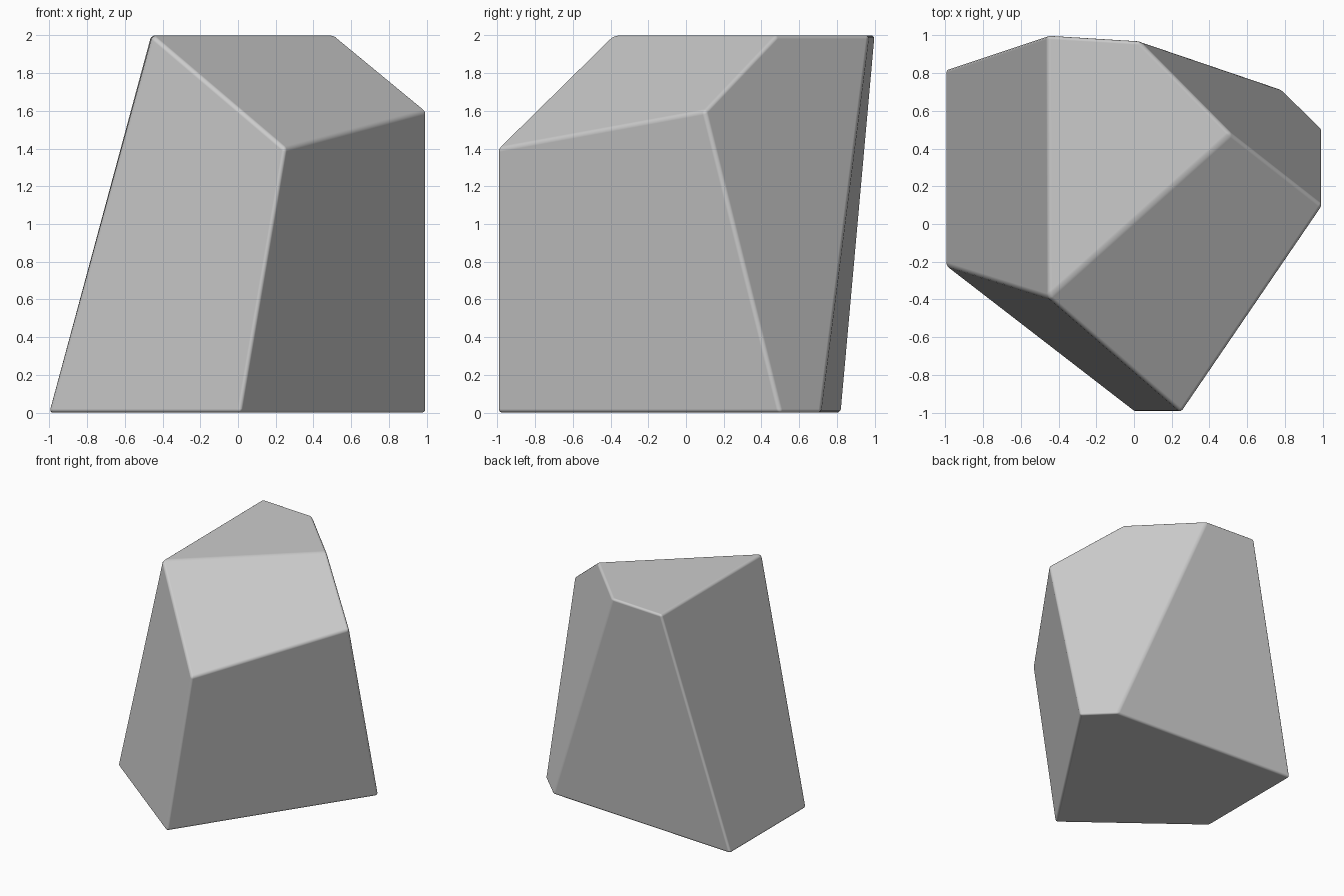
import bpy, bmesh
from math import radians

if "Cube" in bpy.data.objects:
    bpy.data.objects.remove(bpy.data.objects["Cube"])

# Corner points of the faceted boulder
base = [(-1, -.22, 0), (-1, .82, 0), (.78, .715, 0), (1, .5, 0), (.01, -1, 0)]
shoulder = [(.25, -1, 1.4), (1, .1, 1.6)]
crown = [(-.46, 1, 2), (.03, .97, 2), (.515, .48, 2), (-.455, -.39, 2)]

# Wrap the corners in a convex hull and merge coplanar triangles into facets
bm = bmesh.new()
for p in base + shoulder + crown:
    bm.verts.new(p)
bmesh.ops.convex_hull(bm, input=bm.verts[:])
bmesh.ops.dissolve_limit(bm, angle_limit=radians(9), verts=bm.verts[:], edges=bm.edges[:])
bmesh.ops.recalc_face_normals(bm, faces=bm.faces[:])
for f in bm.faces:
    f.smooth = True
mesh = bpy.data.meshes.new("boulder")
bm.to_mesh(mesh)
bm.free()
rock = bpy.data.objects.new("boulder", mesh)
bpy.context.collection.objects.link(rock)

# Slightly rounded edges with flat facets
bevel = rock.modifiers.new("rounded_edges", 'BEVEL')
bevel.width = .02
bevel.segments = 3
bevel.limit_method = 'ANGLE'
bevel.angle_limit = radians(12)
bevel.harden_normals = True
